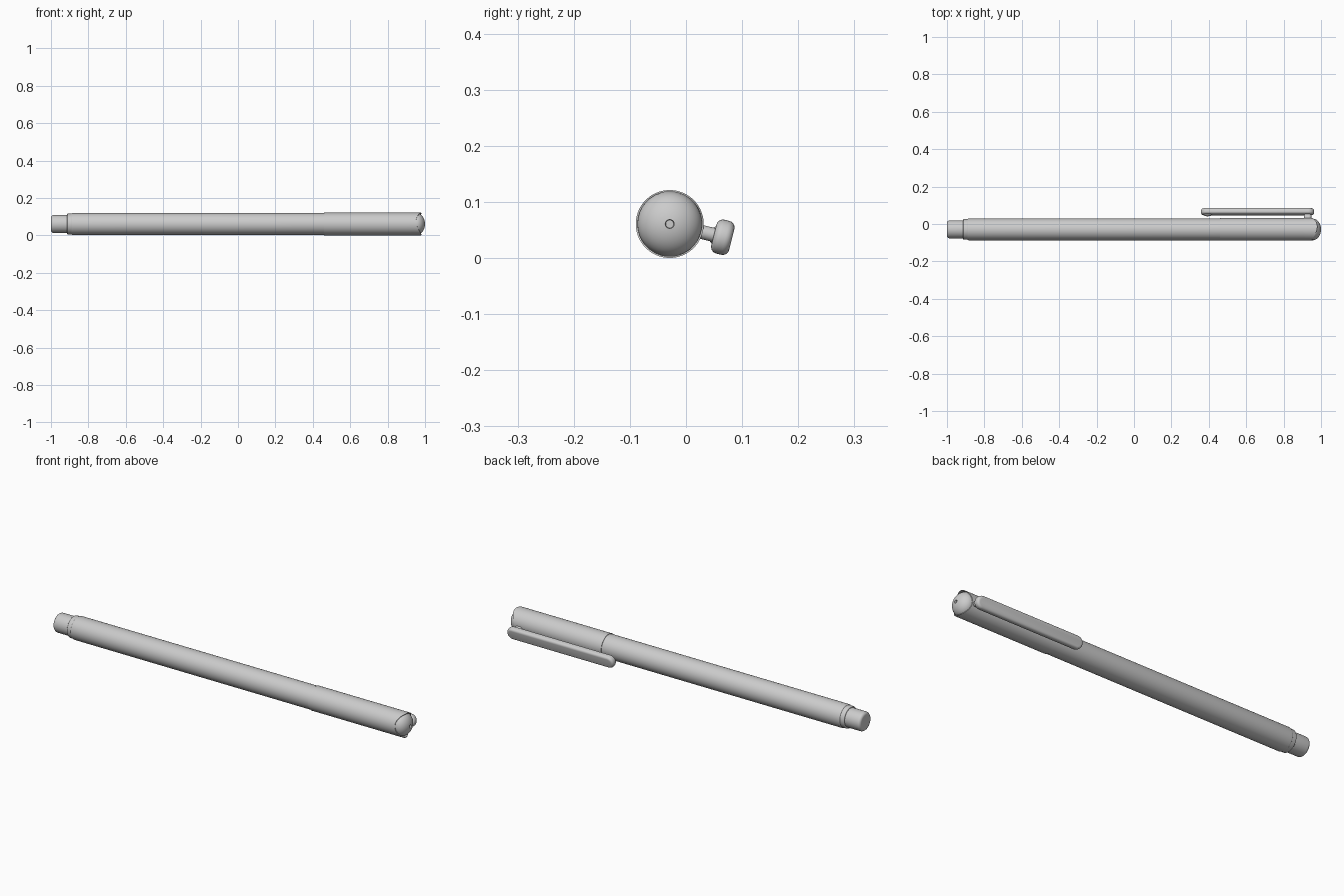
import bpy, bmesh, math
from mathutils import Vector

if "Cube" in bpy.data.objects:
    bpy.data.objects.remove(bpy.data.objects["Cube"])

AXIS = Vector((0, -0.029, 0.0605))   # centre line of the pen
TILT = math.radians(-14)             # roll of the cap and clip about it
SIDES = 64

grey = bpy.data.materials.new("plain grey")
grey.use_nodes = True
grey.diffuse_color = (0.6, 0.6, 0.6, 1)
grey.node_tree.nodes["Principled BSDF"].inputs["Base Color"].default_value = (0.6, 0.6, 0.6, 1)


def finish(name, bm):
    bmesh.ops.remove_doubles(bm, verts=bm.verts, dist=1e-5)
    bmesh.ops.recalc_face_normals(bm, faces=bm.faces)
    mesh = bpy.data.meshes.new(name)
    bm.to_mesh(mesh)
    bm.free()
    mesh.materials.append(grey)
    obj = bpy.data.objects.new(name, mesh)
    bpy.context.collection.objects.link(obj)
    obj.location = AXIS
    obj.rotation_euler.x = TILT
    bpy.ops.object.select_all(action="DESELECT")
    obj.select_set(True)
    bpy.context.view_layer.objects.active = obj
    bpy.ops.object.shade_smooth_by_angle(angle=math.radians(35))
    return obj


def lathe(name, profile, scoop=None):
    """Turn (x, radius) points about the x axis; scoop shifts x by angle."""
    bm = bmesh.new()
    rings = []
    for x, r in profile:
        ring = []
        for i in range(SIDES):
            a = math.tau * i / SIDES
            dx = scoop(x, a) if scoop else 0
            ring.append(bm.verts.new((x + dx, r * math.cos(a), r * math.sin(a))))
        rings.append(ring)
    for p, q in zip(rings, rings[1:]):
        for i in range(SIDES):
            j = (i + 1) % SIDES
            bm.faces.new((p[i], p[j], q[j], q[i]))
    return finish(name, bm)


def arc(cx, cr, rx, rr, start, end, steps):
    """Elliptical arc of (x, radius) points, angles in degrees."""
    angles = [math.radians(start + (end - start) * k / steps) for k in range(steps + 1)]
    return [(cx + rx * math.cos(a), cr + rr * math.sin(a)) for a in angles]


def slab(name, x0, x1, width, y0, y1, fillet):
    """Round-ended bar in the x-z plane, thick along y, with filleted rims."""
    bm = bmesh.new()
    r, n = width / 2, 16
    verts = []
    for cx, start in ((x1 - r, -90), (x0 + r, 90)):
        for k in range(n + 1):
            a = math.radians(start + 180 * k / n)
            verts.append(bm.verts.new((cx + r * math.cos(a), y0, r * math.sin(a))))
    base = bm.faces.new(verts)
    ext = bmesh.ops.extrude_face_region(bm, geom=[base], use_keep_orig=True)
    moved = [v for v in ext["geom"] if isinstance(v, bmesh.types.BMVert)]
    bmesh.ops.translate(bm, verts=moved, vec=(0, y1 - y0, 0))
    if fillet:
        rims = [e for e in bm.edges if abs(e.verts[0].co.y - e.verts[1].co.y) < 1e-6]
        bmesh.ops.bevel(bm, geom=rims, offset=fillet, segments=5,
                        profile=0.5, affect="EDGES")
    return finish(name, bm)


# Barrel with a softly rounded rear shoulder
lathe("barrel", [(-0.893, 0)] + arc(-0.885, 0.05, 0.008, 0.008, 180, 90, 5)
      + [(0.465, 0.058), (0.465, 0)])

# Collar and rear plug
lathe("rear_collar", [(-0.914, 0)] + arc(-0.91, 0.051, 0.004, 0.004, 180, 90, 3)
      + [(-0.88, 0.055), (-0.88, 0)])
lathe("rear_plug", [(-1.0, 0)] + arc(-0.986, 0.034, 0.014, 0.014, 180, 90, 6)
      + [(-0.9, 0.048), (-0.9, 0)])


# Cap sleeve, its open end scooped on the clip side and opposite
def cap_scoop(x, a):
    return -0.028 * math.cos(a) ** 2 if x > 0.97 else 0


lathe("cap_sleeve", [(0.46, 0.05), (0.46, 0.0605), (0.9, 0.0605), (0.98, 0.0605),
                     (0.98, 0.0575), (0.9, 0.0575)], cap_scoop)

# Domed end with a small vent dimple
lathe("cap_dome", [(0.88, 0), (0.88, 0.0575)]
      + arc(0.955, 0, 0.045, 0.0575, 90, 8, 16) + [(0.992, 0.007), (0.992, 0)])

# Clip, its stem and the small grip bump under the free end
slab("clip_bar", 0.358, 0.963, 0.062, 0.081, 0.114, 0.012)
slab("clip_stem", 0.908, 0.948, 0.025, 0.05, 0.09, 0)

bm = bmesh.new()
bmesh.ops.create_uvsphere(bm, u_segments=24, v_segments=12, radius=1)
bmesh.ops.scale(bm, verts=bm.verts, vec=(0.024, 0.01, 0.016))
bmesh.ops.translate(bm, verts=bm.verts, vec=(0.394, 0.083, 0))
finish("clip_bump", bm)
